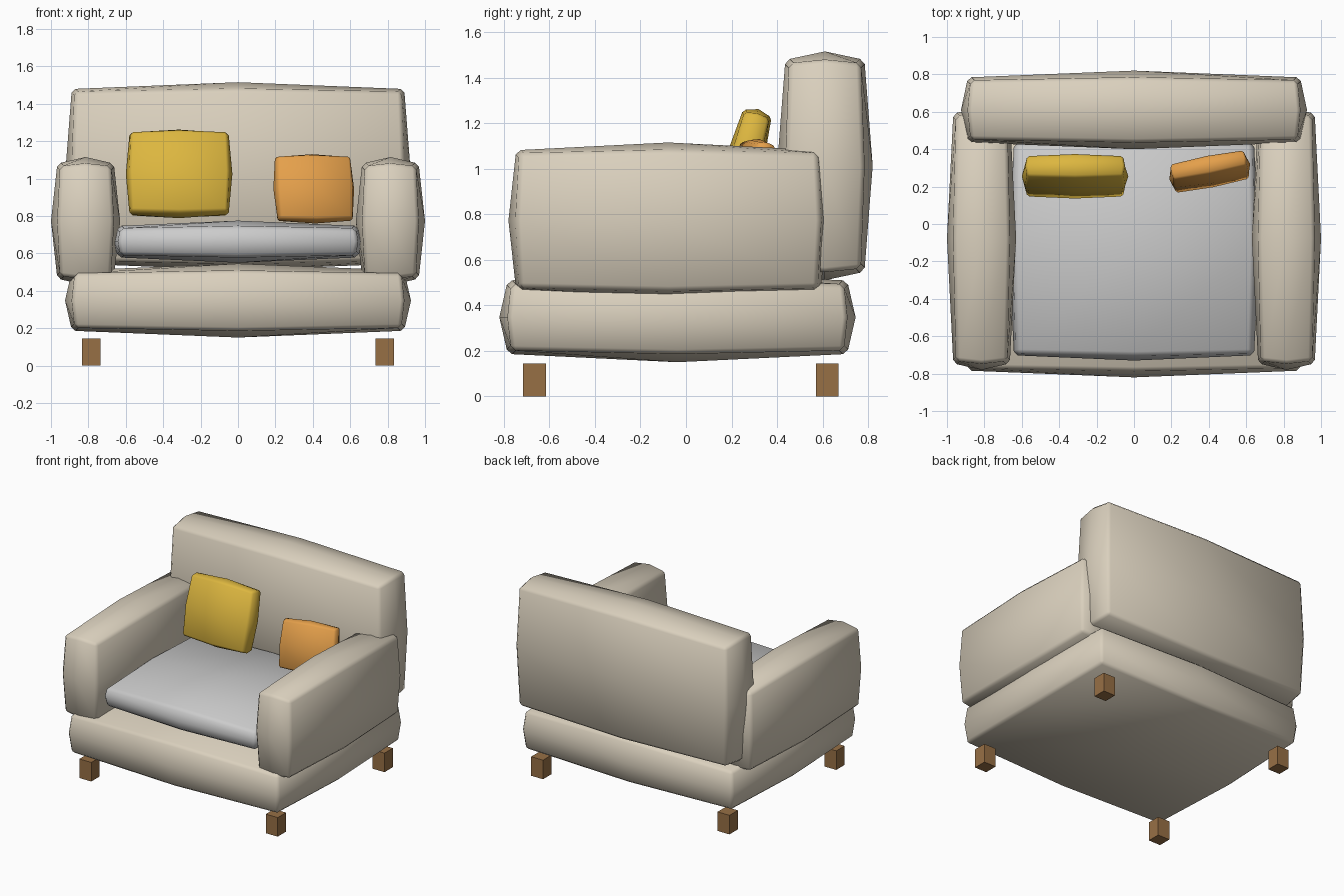
import bpy, bmesh
from math import radians
from mathutils import Vector

if "Cube" in bpy.data.objects:
    bpy.data.objects.remove(bpy.data.objects["Cube"])


def material(name, rgb):
    m = bpy.data.materials.new(name)
    m.diffuse_color = (*rgb, 1)
    m.use_nodes = True
    m.node_tree.nodes["Principled BSDF"].inputs["Base Color"].default_value = m.diffuse_color
    return m


fabric = material("beige_fabric", (0.70, 0.63, 0.51))
yellow = material("yellow_fabric", (0.72, 0.47, 0.05))
orange = material("orange_fabric", (0.78, 0.35, 0.07))
wood = material("wood", (0.31, 0.16, 0.06))


def puffy_box(name, lo, hi, bulge, mat=None, bevel=0.02, rot=(0, 0, 0)):
    """Box with swollen faces: edges and corners are pulled in from the extents."""
    lo, hi = Vector(lo), Vector(hi)
    half = (hi - lo) / 2
    bm = bmesh.new()
    bmesh.ops.create_cube(bm, size=2)
    bmesh.ops.subdivide_edges(bm, edges=bm.edges[:], cuts=1, use_grid_fill=True)
    for v in bm.verts:
        outer = sum(abs(c) > 0.5 for c in v.co)
        pull = (0, 0, 0.8, 1.15)[outer] * bulge
        v.co = Vector([c * (h - pull) for c, h in zip(v.co, half)])
    bmesh.ops.recalc_face_normals(bm, faces=bm.faces[:])
    bm.normal_update()
    # soften the twelve box edges
    edges = [e for e in bm.edges if e.calc_face_angle(0) > 0.8]
    bmesh.ops.bevel(bm, geom=edges, offset=bevel, offset_type='OFFSET',
                    segments=1, affect='EDGES', profile=0.5)
    bmesh.ops.recalc_face_normals(bm, faces=bm.faces[:])
    for f in bm.faces:
        f.smooth = True
    me = bpy.data.meshes.new(name)
    bm.to_mesh(me)
    bm.free()
    ob = bpy.data.objects.new(name, me)
    ob.location = (lo + hi) / 2
    ob.rotation_euler = [radians(a) for a in rot]
    if mat:
        me.materials.append(mat)
    bpy.context.collection.objects.link(ob)
    return ob


# Upholstered body
puffy_box("base", (-0.925, -0.82, 0.15), (0.925, 0.745, 0.545), 0.045, fabric)
puffy_box("backrest", (-0.925, 0.40, 0.51), (0.925, 0.82, 1.515), 0.045, fabric)
for side, x0, x1 in (("left", -1.0, -0.63), ("right", 0.63, 1.0)):
    puffy_box(side + "_arm", (x0, -0.78, 0.43), (x1, 0.625, 1.115), 0.042, fabric)

# Seat cushion
puffy_box("seat_cushion", (-0.67, -0.73, 0.55), (0.67, 0.46, 0.775), 0.035)

# Throw pillows leaning on the backrest
puffy_box("yellow_pillow", (-0.60, 0.17, 0.78), (-0.03, 0.34, 1.27), 0.025,
          yellow, 0.012, (-15, 0, 0))
puffy_box("orange_pillow", (0.185, 0.215, 0.755), (0.625, 0.345, 1.135), 0.02,
          orange, 0.01, (-13, 0, 11))

# Wooden legs
for row, y in (("front", -0.665), ("back", 0.62)):
    for side, x in (("left", -0.785), ("right", 0.785)):
        bpy.ops.mesh.primitive_cube_add(size=1, location=(x, y, 0.0725))
        leg = bpy.context.object
        leg.name = f"{row}_{side}_leg"
        leg.scale = (0.1, 0.1, 0.145)
        leg.data.materials.append(wood)
